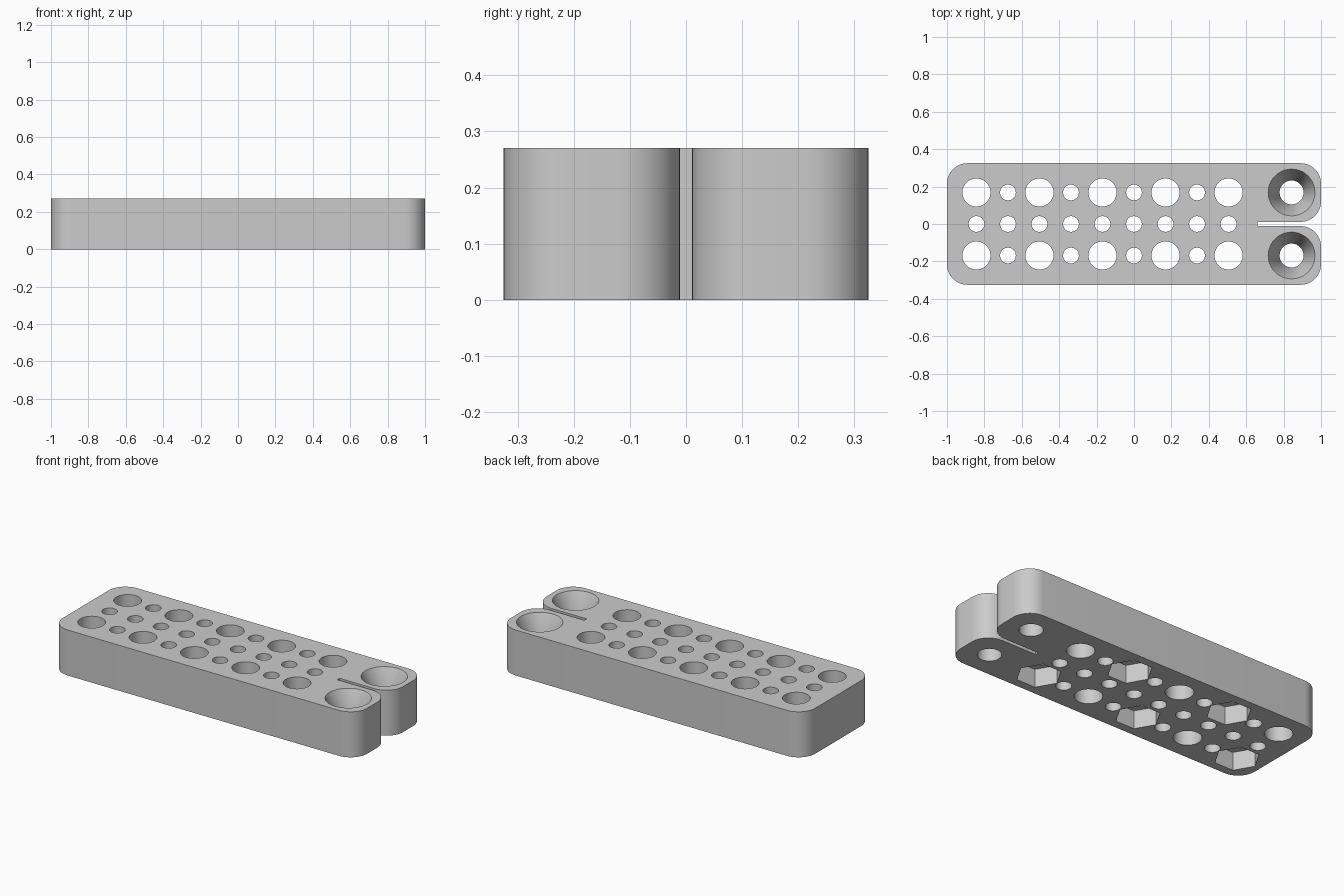
import bpy, bmesh
from math import cos, sin, pi, radians

if "Cube" in bpy.data.objects:
    bpy.data.objects.remove(bpy.data.objects["Cube"])

HEIGHT = 0.27
HALF_WIDTH = 0.325
CORNER = 0.11
SLOT = 0.011          # half width of the clamp slot
SLOT_END = 0.66
PITCH = 0.1685

grey = bpy.data.materials.new("plain_grey")
grey.use_nodes = True
color = (0.6, 0.6, 0.6, 1)
grey.diffuse_color = color
grey.node_tree.nodes["Principled BSDF"].inputs["Base Color"].default_value = color


def make_object(name, bm):
    bmesh.ops.recalc_face_normals(bm, faces=bm.faces)
    mesh = bpy.data.meshes.new(name)
    bm.to_mesh(mesh)
    bm.free()
    mesh.materials.append(grey)
    obj = bpy.data.objects.new(name, mesh)
    bpy.context.collection.objects.link(obj)
    return obj


def arc(cx, cy, start, steps=12):
    """Quarter-circle corner, counter-clockwise from the start angle."""
    return [(cx + CORNER * cos(start + pi / 2 * i / steps),
             cy + CORNER * sin(start + pi / 2 * i / steps)) for i in range(steps + 1)]


def add_turned(bm, x, y, profile, sides=48):
    """Closed turned solid from (radius, z) pairs, bottom to top."""
    rings = [[bm.verts.new((x + r * cos(2 * pi * i / sides),
                            y + r * sin(2 * pi * i / sides), z))
              for i in range(sides)] for r, z in profile]
    for low, high in zip(rings, rings[1:]):
        for i in range(sides):
            j = (i + 1) % sides
            bm.faces.new((low[i], low[j], high[j], high[i]))
    bm.faces.new(rings[0][::-1])
    bm.faces.new(rings[-1])


# Plate outline: the upper half, then its mirror image
inset = 1 - CORNER
upper = ([(SLOT_END, SLOT)] + arc(inset, SLOT + CORNER, -pi / 2)
         + arc(inset, HALF_WIDTH - CORNER, 0)
         + arc(-inset, HALF_WIDTH - CORNER, pi / 2))
outline = upper + [(x, -y) for x, y in reversed(upper)]
bm = bmesh.new()
base = bm.faces.new([bm.verts.new((x, y, 0)) for x, y in outline])
grown = bmesh.ops.extrude_face_region(bm, geom=[base])["geom"]
bmesh.ops.translate(bm, vec=(0, 0, HEIGHT),
                    verts=[v for v in grown if isinstance(v, bmesh.types.BMVert)])
plate = make_object("slotted_plate", bm)

# Through holes, countersunk screw holes and alternating hexagonal nut pockets
holes, pockets = bmesh.new(), bmesh.new()
for column in range(9):
    x = (column - 5) * PITCH
    for row in (-1, 0, 1):
        large = row != 0 and column % 2 == 0
        radius = 0.075 if large else 0.042
        add_turned(holes, x, row * PITCH, [(radius, -0.1), (radius, HEIGHT + 0.1)])
        if large and row == (-1 if column % 4 == 0 else 1):
            add_turned(pockets, x, row * PITCH, [(0.122, -0.1), (0.122, 0.107)], 6)
for side in (-1, 1):
    add_turned(holes, 5 * PITCH, side * PITCH,
               [(0.064, -0.1), (0.064, 0.135), (0.1295, HEIGHT + 0.01)])

for name, cutter_mesh in (("hole_cutter", holes), ("pocket_cutter", pockets)):
    cutter = make_object(name, cutter_mesh)
    cutter.hide_render = True
    cut = plate.modifiers.new(name, "BOOLEAN")
    cut.operation = "DIFFERENCE"
    cut.solver = "EXACT"
    cut.object = cutter
    bpy.context.view_layer.objects.active = plate
    bpy.ops.object.modifier_apply(modifier=cut.name)
    bpy.data.objects.remove(cutter)

bpy.ops.object.select_all(action="DESELECT")
plate.select_set(True)
bpy.context.view_layer.objects.active = plate
bpy.ops.object.shade_smooth_by_angle(angle=radians(30))
